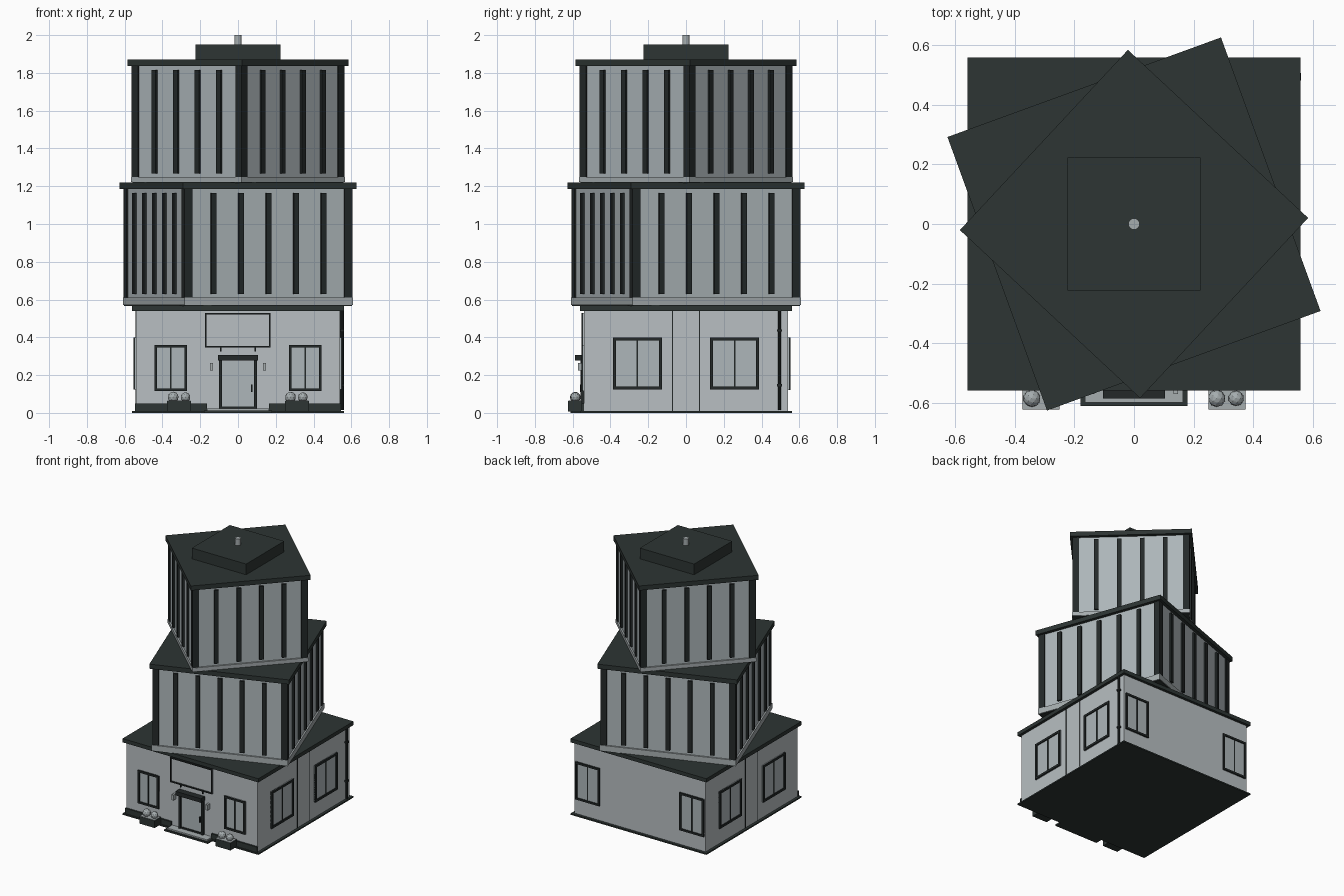
import bpy, bmesh, math
from mathutils import Matrix, Vector

if "Cube" in bpy.data.objects:
    bpy.data.objects.remove(bpy.data.objects["Cube"])


def material(name, rgb):
    m = bpy.data.materials.new(name)
    m.diffuse_color = (*rgb, 1)
    m.use_nodes = True
    m.node_tree.nodes["Principled BSDF"].inputs["Base Color"].default_value = m.diffuse_color
    return m


ROOF = material("dark green grey", (0.026, 0.035, 0.033))
FRAME = material("charcoal frame", (0.017, 0.022, 0.022))
WALL = material("pale grey wall", (0.48, 0.52, 0.54))
GLASS = material("blue grey glass", (0.42, 0.47, 0.49))
TRIM = material("light grey trim", (0.38, 0.42, 0.43))


def finish(name, bm, mat, turn=0):
    bm.transform(Matrix.Rotation(math.radians(turn), 4, 'Z'))
    me = bpy.data.meshes.new(name)
    bm.to_mesh(me)
    bm.free()
    me.materials.append(mat)
    ob = bpy.data.objects.new(name, me)
    bpy.context.collection.objects.link(ob)
    return ob


def box(name, x, y, z, mat, turn=0):
    """Box from (min, max) ranges, turned about the building axis."""
    bm = bmesh.new()
    size = [r[1] - r[0] for r in (x, y, z)]
    mid = [(r[0] + r[1]) / 2 for r in (x, y, z)]
    bmesh.ops.create_cube(bm, size=1, matrix=Matrix.Translation(mid) @ Matrix.Diagonal((*size, 1)))
    return finish(name, bm, mat, turn)


def slab(name, half, z, mat, turn=0):
    return box(name, (-half, half), (-half, half), z, mat, turn)


def rod(name, x, y, z, r, mat, turn=0, sides=16):
    bm = bmesh.new()
    bmesh.ops.create_cone(bm, cap_ends=True, segments=sides, radius1=r, radius2=r, depth=z[1] - z[0],
                          matrix=Matrix.Translation((x, y, (z[0] + z[1]) / 2)))
    return finish(name, bm, mat, turn)


def bordered_panel(name, x, z, wall, t, depth, pane, turn=0, divider=False):
    """Pane with a four-bar frame on the wall plane y = -wall."""
    y = (-wall - depth, -wall + 0.005)
    box(name + "_pane", x, (-wall - 0.004, -wall + 0.005), z, pane, turn)
    box(name + "_left_bar", (x[0], x[0] + t), y, z, FRAME, turn)
    box(name + "_right_bar", (x[1] - t, x[1]), y, z, FRAME, turn)
    inner = (x[0] + t, x[1] - t)
    box(name + "_sill", inner, y, (z[0], z[0] + t), FRAME, turn)
    box(name + "_head", inner, y, (z[1] - t, z[1]), FRAME, turn)
    if divider:
        c = (x[0] + x[1]) / 2
        box(name + "_divider", (c - 0.004, c + 0.004), (-wall - depth * 0.7, -wall), (z[0] + t, z[1] - t), FRAME, turn)


W = 0.54
# Ground floor
slab("ground_slab", 0.56, (0, 0.01), ROOF)
slab("ground_floor_walls", W, (0.01, 0.545), WALL)
slab("ground_floor_roof", 0.56, (0.54, 0.568), ROOF)

# Windows on all four sides
for s in (-1, 1):
    def span(a, b):
        return tuple(sorted((s * a, s * b)))
    bordered_panel("front_window", span(0.27, 0.443), (0.115, 0.36), W, 0.014, 0.012, GLASS, 0, True)
    bordered_panel("back_window", span(0.33, 0.53), (0.12, 0.40), W, 0.014, 0.012, GLASS, 180, True)
    for turn in (90, 270):
        bordered_panel("side_window", span(0.127, 0.387), (0.125, 0.40), W, 0.016, 0.012, GLASS, turn, True)
        box("side_wall_seam", span(0.07, 0.074), (-W - 0.002, -W), (0.01, 0.54), FRAME, turn)
    # Front plinth, wall lamps, sign brackets
    box("front_plinth", span(0.165, 0.545), (-0.552, -W), (0.01, 0.05), ROOF)
    box("wall_lamp", span(0.132, 0.148), (-0.572, -W), (0.225, 0.265), TRIM)
    box("sign_bracket", span(0.088, 0.094), (-0.55, -W), (0.325, 0.346), FRAME)
    # Planters with clipped shrubs
    box("planter", span(0.25, 0.375), (-0.624, -0.55), (0.008, 0.062), ROOF)
    box("planter_top", span(0.252, 0.373), (-0.622, -0.552), (0.062, 0.065), TRIM)
    for x, r in ((0.278, 0.029), (0.343, 0.026)):
        bm = bmesh.new()
        px = x if s > 0 else x - 0.621
        bmesh.ops.create_icosphere(bm, subdivisions=2, radius=r, matrix=Matrix.Translation((px, -0.586, 0.083)))
        finish("shrub", bm, TRIM)

# Entrance
box("door_leaf", (-0.085, 0.085), (-0.546, -W), (0.02, 0.275), GLASS)
for x in (-0.1, 0.084):
    box("door_jamb", (x, x + 0.016), (-0.558, -W), (0.02, 0.28), FRAME)
box("door_threshold", (-0.085, 0.085), (-0.552, -W), (0.02, 0.034), FRAME)
box("door_canopy", (-0.105, 0.105), (-0.587, -W), (0.277, 0.307), FRAME)
box("door_handle", (0.07, 0.078), (-0.56, -0.545), (0.11, 0.15), FRAME)
box("lower_step", (-0.18, 0.18), (-0.612, -W), (0, 0.012), ROOF)
box("upper_step", (-0.165, 0.165), (-0.6, -W), (0.012, 0.022), TRIM)
bordered_panel("sign_board", (-0.175, 0.172), (0.345, 0.53), W, 0.008, 0.014, WALL)

# Downspout on the right side
rod("downspout", 0.495, -0.551, (0.015, 0.54), 0.009, FRAME, 90, 10)
for z in (0.14, 0.43):
    box("downspout_clip", (0.482, 0.508), (-0.561, -W), (z, z + 0.012), FRAME, 90)


def tier(name, turn, glass, z0, z1, roof, bays):
    """Twisted upper storey: base band, glass box, posts, mullions, roof."""
    slab(name + "_underside", glass + 0.006, (z0 - 0.004, z0 + 0.002), ROOF, turn)
    slab(name + "_base_band", glass + 0.011, (z0, z0 + 0.042 if bays > 5 else z0 + 0.028), TRIM, turn)
    slab(name + "_glass", glass, (z0 + 0.01, z1 - 0.03), GLASS, turn)
    slab(name + "_roof", glass + 0.024, (z1 - 0.034, z1), ROOF, turn)
    low = z0 + (0.042 if bays > 5 else 0.028)
    for k in range(4):
        a = turn + 90 * k
        out = glass + 0.008
        box(name + "_corner_post", (out - 0.045, out), (-out, -out + 0.045), (low, z1 - 0.034), FRAME, a)
        for i in range(1, bays):
            c = -glass + 2 * glass * i / bays
            box(name + "_mullion", (c - 0.015, c + 0.015), (-glass - 0.014, -glass + 0.005),
                (low + 0.018, z1 - 0.055), FRAME, a)


tier("middle_storey", 20, 0.465, 0.57, 1.22, 0.487, 6)
tier("top_storey", 47, 0.39, 1.222, 1.87, 0.417, 5)

# Rooftop box and mast
slab("rooftop_box", 0.224, (1.865, 1.95), ROOF)
rod("roof_mast", 0, 0, (1.945, 2.0), 0.019, TRIM)
